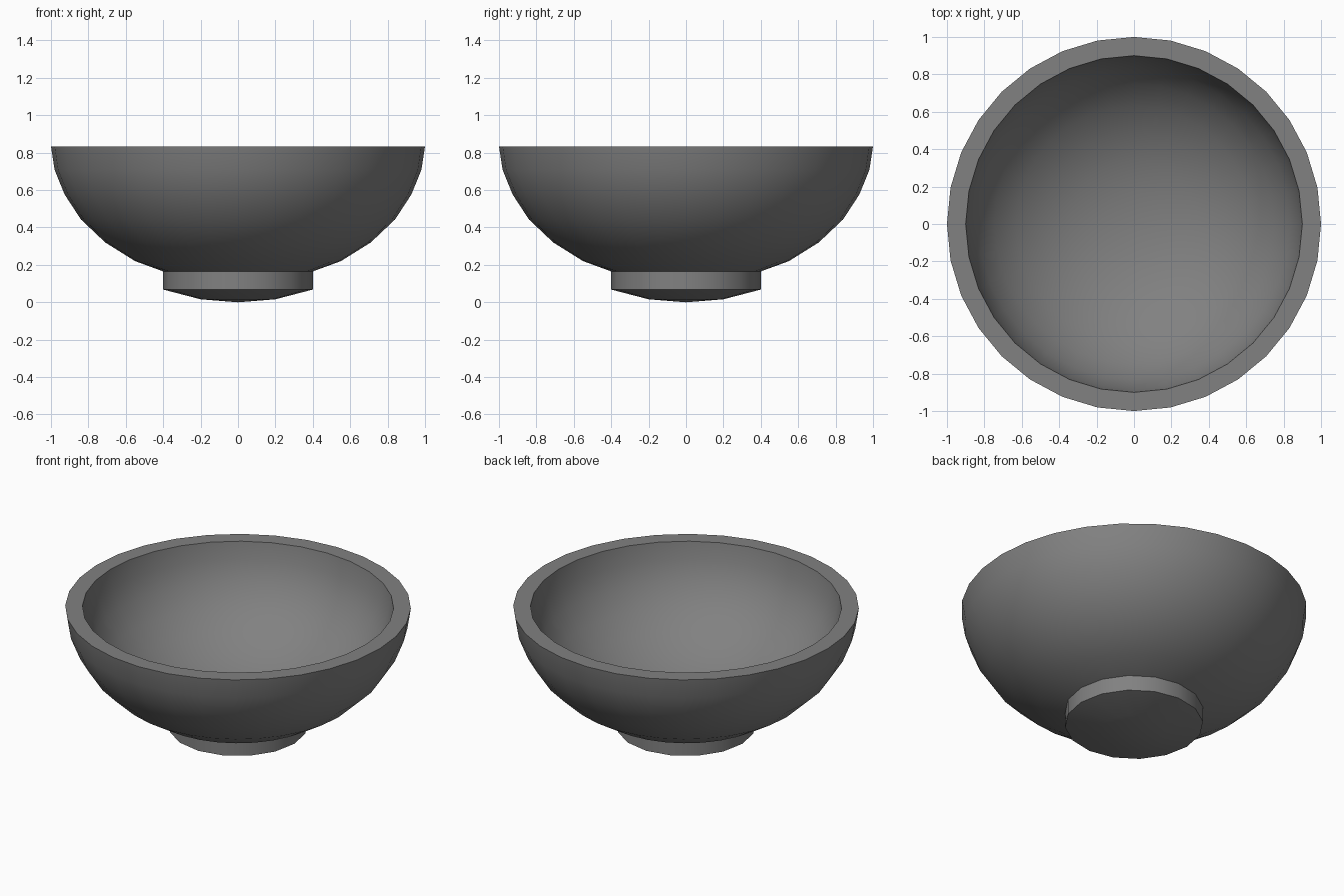
import bpy, bmesh, math

if "Cube" in bpy.data.objects:
    bpy.data.objects.remove(bpy.data.objects["Cube"])

SIDES = 32

# Outer wall, foot and underside as (radius, height, sides of the ring)
outer = [(1.0, 0.834, 32), (0.981, 0.71, 32), (0.928, 0.578, 32), (0.84, 0.443, 32),
         (0.71, 0.32, 32), (0.55, 0.22, 32), (0.4, 0.165, 16), (0.4, 0.068, 16),
         (0.2, 0.016, 16)]
# Inner wall, from rim to floor
inner = [(0.9, 0.834, 32), (0.882, 0.725, 32), (0.832, 0.604, 32), (0.748, 0.485, 32),
         (0.63, 0.383, 32), (0.49, 0.3, 32), (0.34, 0.243, 32), (0.17, 0.209, 32)]

bm = bmesh.new()


def ring(radius, z, sides):
    """Ring of 32 points; a 16-sided ring puts the odd points mid-edge."""
    verts = []
    for i in range(SIDES):
        r = radius * math.cos(math.pi / 16) if sides == 16 and i % 2 else radius
        a = 2 * math.pi * i / SIDES
        verts.append(bm.verts.new((r * math.cos(a), r * math.sin(a), z)))
    return verts


# Lathe one continuous skin: floor, inner wall, rim, outer wall, foot
rings = [ring(*p) for p in inner[::-1] + outer]
for a, b in zip(rings, rings[1:]):
    for i in range(SIDES):
        j = (i + 1) % SIDES
        bm.faces.new((a[i], b[i], b[j], a[j]))

# Centre points of the floor and the underside
for loop, z in ((rings[0], 0.2), (rings[-1], 0.0)):
    tip = bm.verts.new((0, 0, z))
    for i in range(SIDES):
        bm.faces.new((tip, loop[i], loop[(i + 1) % SIDES]))

bmesh.ops.recalc_face_normals(bm, faces=bm.faces)
mesh = bpy.data.meshes.new("bowl")
bm.to_mesh(mesh)
bm.free()

# Dark grey glaze
glaze = bpy.data.materials.new("dark_grey")
glaze.diffuse_color = (0.22, 0.22, 0.22, 1)
glaze.use_nodes = True
glaze.node_tree.nodes["Principled BSDF"].inputs["Base Color"].default_value = glaze.diffuse_color
mesh.materials.append(glaze)

# Smooth walls with crisp rim and foot edges
bowl = bpy.data.objects.new("bowl", mesh)
bpy.context.collection.objects.link(bowl)
bpy.context.view_layer.objects.active = bowl
bowl.select_set(True)
bpy.ops.object.shade_smooth_by_angle(angle=math.radians(30))
